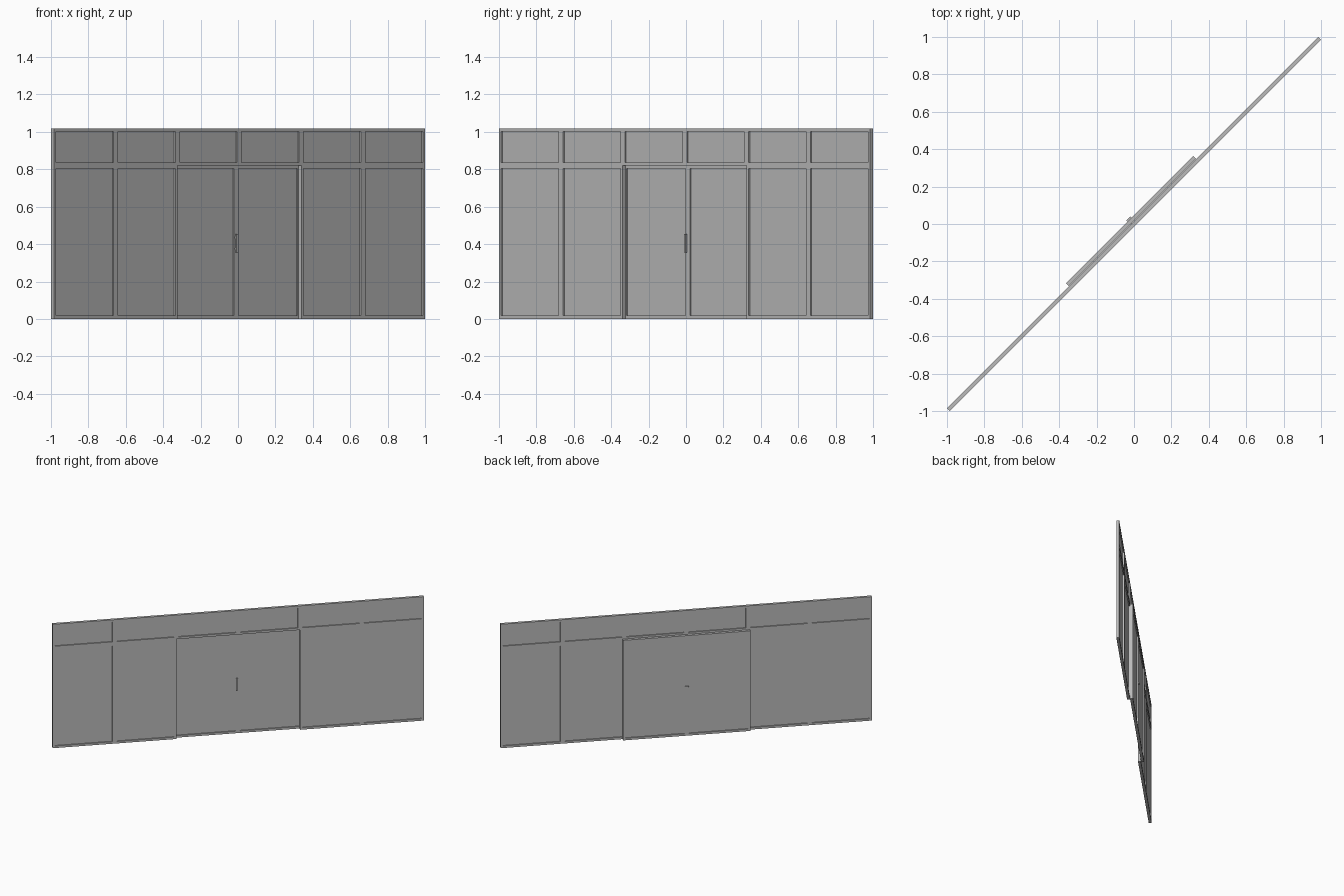
import bpy
import bmesh
from math import radians
from mathutils import Matrix, Vector

if "Cube" in bpy.data.objects:
    bpy.data.objects.remove(bpy.data.objects["Cube"])

THICK = 0.022            # depth of every framed panel
HALF = 1.403             # half the length of the partition
BAY = HALF / 3           # width of one of six bays
FRAME = 0.017            # visible width of a frame member
RECESS = 0.009           # how far the pane sits behind the frame
LOWER, TOP = 0.82, 1.018
DIAGONAL = Matrix.Rotation(radians(45), 4, "Z")


def make_material(name, value):
    mat = bpy.data.materials.new(name)
    mat.use_nodes = True
    colour = (value, value, value, 1)
    mat.diffuse_color = colour
    mat.node_tree.nodes["Principled BSDF"].inputs["Base Color"].default_value = colour
    return mat


GREY = make_material("plain grey", 0.5)


def add_box(bm, low, high):
    low, high = Vector(low), Vector(high)
    matrix = Matrix.Translation((low + high) / 2) @ Matrix.Diagonal((*(high - low), 1))
    bmesh.ops.create_cube(bm, size=1, matrix=matrix)


def finish(bm, name):
    mesh = bpy.data.meshes.new(name)
    bm.normal_update()
    bm.to_mesh(mesh)
    bm.free()
    mesh.materials.append(GREY)
    obj = bpy.data.objects.new(name, mesh)
    obj.matrix_world = DIAGONAL
    bpy.context.collection.objects.link(obj)
    return obj


def framed_panel(name, left, right, bottom, top, back=0.0):
    """A frame around a pane recessed on both faces."""
    bm = bmesh.new()
    add_box(bm, (left, back - THICK / 2, bottom), (right, back + THICK / 2, top))
    bm.normal_update()
    sides = [f for f in bm.faces if abs(f.normal.y) > 0.9]
    bmesh.ops.inset_individual(bm, faces=sides, thickness=FRAME, use_even_offset=True)
    panes = bmesh.ops.extrude_discrete_faces(bm, faces=sides)["faces"]
    for pane in panes:
        inward = -RECESS if pane.calc_center_median().y > back else RECESS
        bmesh.ops.translate(bm, verts=pane.verts, vec=(0, inward, 0))
    return finish(bm, name)


# Fixed glazing: a row of upper lights, and lower lights either side of the doorway
for i in range(6):
    left = -HALF + i * BAY
    framed_panel(f"upper_light_{i + 1}", left, left + BAY, LOWER, TOP)
    if i not in (2, 3):
        framed_panel(f"lower_light_{i + 1}", left, left + BAY, 0, LOWER)

# Pair of door leaves mounted behind the opening, overlapping the jambs
DOOR_BACK = THICK + 0.001
DOOR_EDGE = BAY + 0.013
framed_panel("right_door_leaf", -DOOR_EDGE, 0, 0, LOWER + 0.002, DOOR_BACK)
framed_panel("left_door_leaf", 0, DOOR_EDGE, 0, LOWER + 0.002, DOOR_BACK)

# Pull handle on two posts at the meeting stile
face = DOOR_BACK - THICK / 2
bm = bmesh.new()
add_box(bm, (-0.014, face - 0.014, 0.355), (0, face - 0.006, 0.455))
for z in (0.37, 0.43):
    add_box(bm, (-0.011, face - 0.006, z), (-0.003, face, z + 0.01))
finish(bm, "pull_handle")

# Small latch on the rear of the stile
rear = DOOR_BACK + THICK / 2
bm = bmesh.new()
add_box(bm, (-0.016, rear, 0.4), (0.014, rear + 0.008, 0.408))
finish(bm, "rear_latch")
